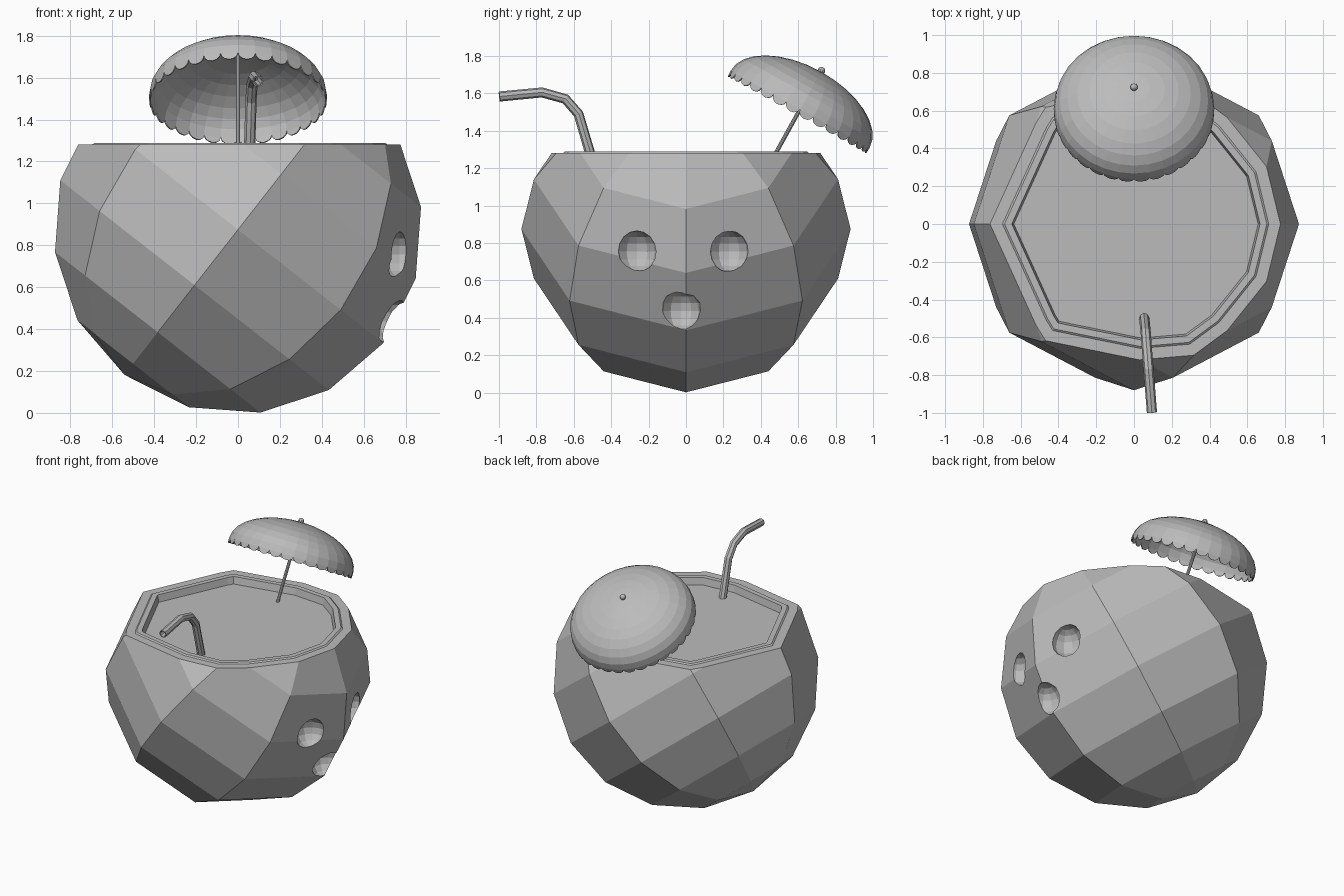
import bpy, bmesh, math
from mathutils import Matrix, Vector

if "Cube" in bpy.data.objects:
    bpy.data.objects.remove(bpy.data.objects["Cube"], do_unlink=True)

grey = bpy.data.materials.new("plain_grey")
grey.use_nodes = True
grey.diffuse_color = (0.5, 0.5, 0.5, 1)
grey.node_tree.nodes["Principled BSDF"].inputs["Base Color"].default_value = (0.5, 0.5, 0.5, 1)


def add_object(name, data):
    ob = bpy.data.objects.new(name, data)
    data.materials.append(grey)
    bpy.context.collection.objects.link(ob)
    return ob


def from_bmesh(name, bm):
    bmesh.ops.recalc_face_normals(bm, faces=bm.faces)
    me = bpy.data.meshes.new(name)
    bm.to_mesh(me)
    bm.free()
    return add_object(name, me)


# Shell: tilted low-poly sphere, sliced flat, with a raised rim and sunken drink
RADIUS, CUT = 0.88, 1.28
bm = bmesh.new()
bmesh.ops.create_uvsphere(bm, u_segments=8, v_segments=8, radius=RADIUS)
tilt = Matrix.Rotation(math.radians(38), 4, "Y")
bmesh.ops.transform(bm, matrix=Matrix.Translation((0, 0, 0.875)) @ tilt, verts=bm.verts)
cut = bmesh.ops.bisect_plane(bm, geom=bm.verts[:] + bm.edges[:] + bm.faces[:],
                             plane_co=(0, 0, CUT), plane_no=(0, 0, 1), clear_outer=True)
edges = [e for e in cut["geom_cut"] if isinstance(e, bmesh.types.BMEdge)]
lid = bmesh.ops.contextual_create(bm, geom=edges)["faces"]
bmesh.ops.recalc_face_normals(bm, faces=bm.faces)
for width, depth in ((0.06, 0), (0.01, 0.008), (0.035, 0), (0.01, -0.05)):
    bmesh.ops.inset_region(bm, faces=lid, thickness=width, depth=depth, use_even_offset=True)
shell = from_bmesh("coconut_shell", bm)

# Three round hollows carved into the side
bpy.context.view_layer.objects.active = shell
for centre in ((0.77, -0.262, 0.755), (0.77, 0.23, 0.755), (0.735, -0.027, 0.437)):
    bm = bmesh.new()
    bmesh.ops.create_uvsphere(bm, u_segments=12, v_segments=8, radius=0.11,
                              matrix=Matrix.Translation(centre))
    cutter = from_bmesh("hollow_cutter", bm)
    cutter.hide_render = True
    mod = shell.modifiers.new("hollow", "BOOLEAN")
    mod.operation, mod.solver, mod.object = "DIFFERENCE", "EXACT", cutter
    bpy.ops.object.modifier_apply(modifier=mod.name)
    bpy.data.objects.remove(cutter, do_unlink=True)

# Parasol canopy: half ellipsoid with a scalloped hem
SIDES, ROWS, WIDE, HIGH = 32, 8, 0.425, 0.23
place = Matrix.Translation((0, 0.61, 1.515)) @ Matrix.Rotation(math.radians(-29), 4, "X")


def ring_point(turn, rise):
    a, b = turn * math.tau / SIDES, rise * math.pi / 2
    return Vector((WIDE * math.cos(a) * math.cos(b), WIDE * math.sin(a) * math.cos(b), HIGH * math.sin(b)))


bm = bmesh.new()
rings = [[bm.verts.new(ring_point(s, r / ROWS)) for s in range(SIDES)] for r in range(ROWS)]
apex = bm.verts.new((0, 0, HIGH))
for s in range(SIDES):
    n = (s + 1) % SIDES
    for low, up in zip(rings, rings[1:]):
        bm.faces.new((low[s], low[n], up[n], up[s]))
    bm.faces.new((rings[-1][s], rings[-1][n], apex))
    # Rounded tab below each hem edge
    start, end = rings[0][s].co, rings[0][n].co
    tab = [bm.verts.new(start.lerp(end, (1 - math.cos(t * math.pi / 6)) / 2)
                        - Vector((0, 0, 0.035 * math.sin(t * math.pi / 6)))) for t in range(1, 6)]
    bm.faces.new([rings[0][n], rings[0][s]] + tab)
bmesh.ops.transform(bm, matrix=place, verts=bm.verts)
canopy = from_bmesh("parasol_canopy", bm)
thick = canopy.modifiers.new("thickness", "SOLIDIFY")
thick.thickness, thick.offset = 0.006, -1

# Parasol stick and finial
bm = bmesh.new()
length = 0.56
bmesh.ops.create_cone(bm, cap_ends=True, segments=10, radius1=0.011, radius2=0.011, depth=length,
                      matrix=place @ Matrix.Translation((0, 0, HIGH - length / 2)))
from_bmesh("parasol_stick", bm)
bm = bmesh.new()
bmesh.ops.create_uvsphere(bm, u_segments=10, v_segments=8, radius=0.02,
                          matrix=place @ Matrix.Translation((0, 0, HIGH + 0.006)))
from_bmesh("parasol_finial", bm)

# Bent drinking straw
path = ((0.054, -0.495, 1.22), (0.062, -0.575, 1.49), (0.067, -0.645, 1.57),
        (0.077, -0.77, 1.605), (0.095, -0.998, 1.583))
curve = bpy.data.curves.new("straw", "CURVE")
curve.dimensions = "3D"
curve.bevel_depth, curve.bevel_resolution = 0.027, 2
spline = curve.splines.new("POLY")
spline.points.add(len(path) - 1)
for point, co in zip(spline.points, path):
    point.co = (*co, 1)
spline.use_smooth = False
straw = add_object("straw", curve)
wall = straw.modifiers.new("wall", "SOLIDIFY")
wall.thickness, wall.offset = 0.006, -1
